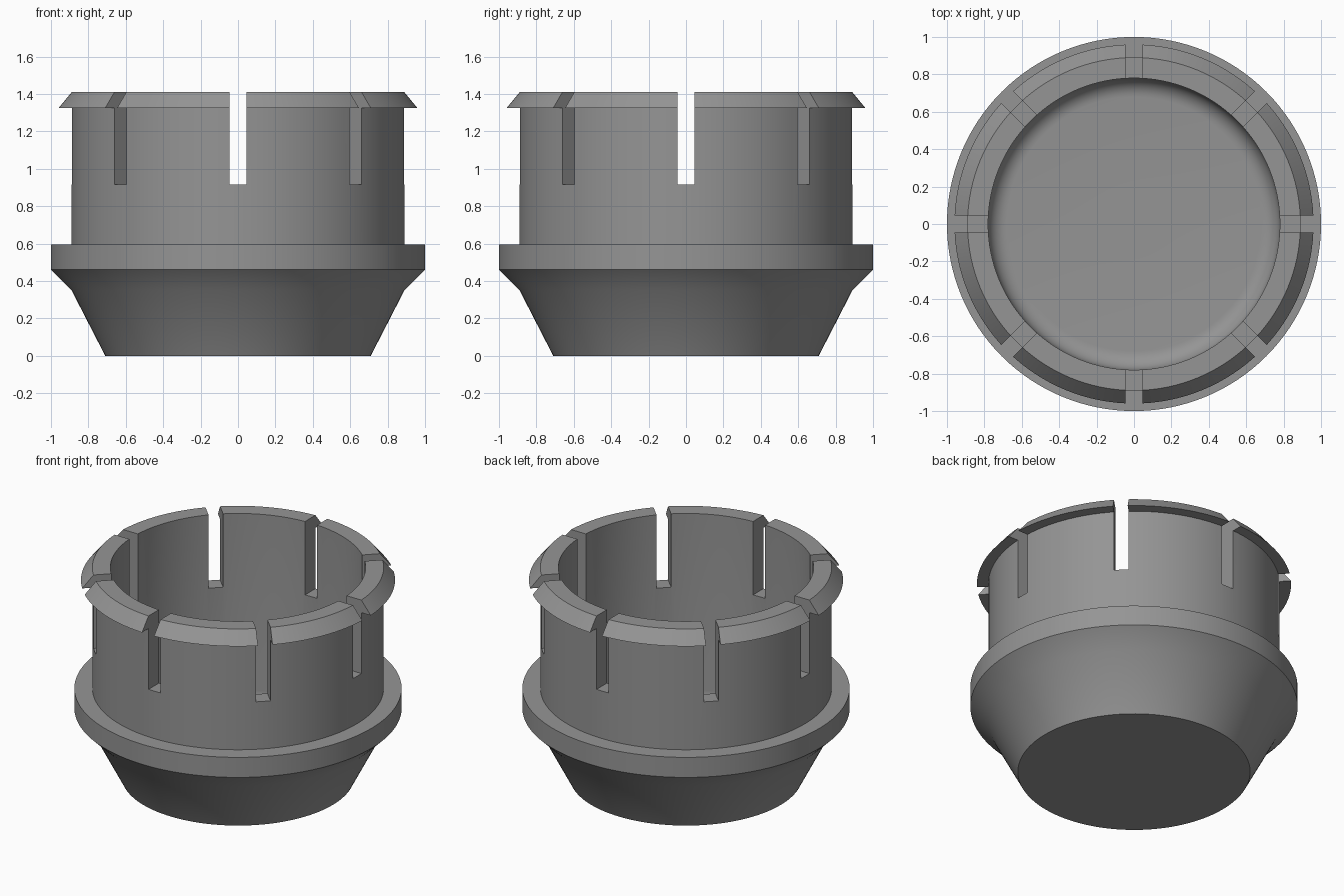
import bpy, bmesh, math

if "Cube" in bpy.data.objects:
    bpy.data.objects.remove(bpy.data.objects["Cube"])

SEGMENTS = 128
SLOT_WIDTH = 0.09
SLOT_FLOOR = 0.915
TOP = 1.41

grey = bpy.data.materials.new("plain grey")
grey.diffuse_color = (0.3, 0.3, 0.3, 1)
grey.use_nodes = True
grey.node_tree.nodes["Principled BSDF"].inputs["Base Color"].default_value = grey.diffuse_color


def lathe(name, profile):
    """Revolve a profile of (radius, height) points that starts and ends on the axis."""
    bm = bmesh.new()
    verts = [bm.verts.new((r, 0, z)) for r, z in profile]
    edges = [bm.edges.new(pair) for pair in zip(verts, verts[1:])]
    bmesh.ops.spin(bm, geom=verts + edges, cent=(0, 0, 0), axis=(0, 0, 1),
                   angle=2 * math.pi, steps=SEGMENTS, use_merge=True)
    bmesh.ops.remove_doubles(bm, verts=bm.verts, dist=1e-5)
    bmesh.ops.recalc_face_normals(bm, faces=bm.faces)
    mesh = bpy.data.meshes.new(name)
    bm.to_mesh(mesh)
    bm.free()
    mesh.materials.append(grey)
    obj = bpy.data.objects.new(name, mesh)
    bpy.context.collection.objects.link(obj)
    return obj


# Outside: tapered nose, chamfer, flange, sleeve and snap lip
outside = [(0, 0), (0.71, 0), (0.89, 0.35), (1.0, 0.46), (1.0, 0.595),
           (0.89, 0.595), (0.89, 1.325), (0.96, 1.325), (0.89, TOP)]

# Inside: straight bore, rounded corner and flat floor
bore, floor, fillet = 0.78, 0.12, 0.10
corner = [(bore - fillet + fillet * math.cos(a), floor + fillet - fillet * math.sin(a))
          for a in (math.pi / 2 * i / 8 for i in range(9))]
inside = [(bore, TOP)] + corner + [(0.09, floor), (0, floor)]

plug = lathe("slotted_plug", outside + inside)

# Four bars across the sleeve cut the eight slots
for i in range(4):
    bpy.ops.mesh.primitive_cube_add(size=1, location=(0, 0, SLOT_FLOOR + 0.5),
                                    rotation=(0, 0, i * math.pi / 4))
    bar = bpy.context.object
    bar.name = "slot_cutter"
    bar.scale = (2.4, SLOT_WIDTH, 1)
    bar.hide_render = True
    cut = plug.modifiers.new("slot", 'BOOLEAN')
    cut.operation = 'DIFFERENCE'
    cut.solver = 'EXACT'
    cut.object = bar
    bpy.context.view_layer.objects.active = plug
    bpy.ops.object.modifier_apply(modifier=cut.name)
    bpy.data.objects.remove(bar)

# Smooth round walls with crisp edges
bpy.ops.object.select_all(action='DESELECT')
plug.select_set(True)
bpy.context.view_layer.objects.active = plug
bpy.ops.object.shade_smooth_by_angle(angle=math.radians(20))
